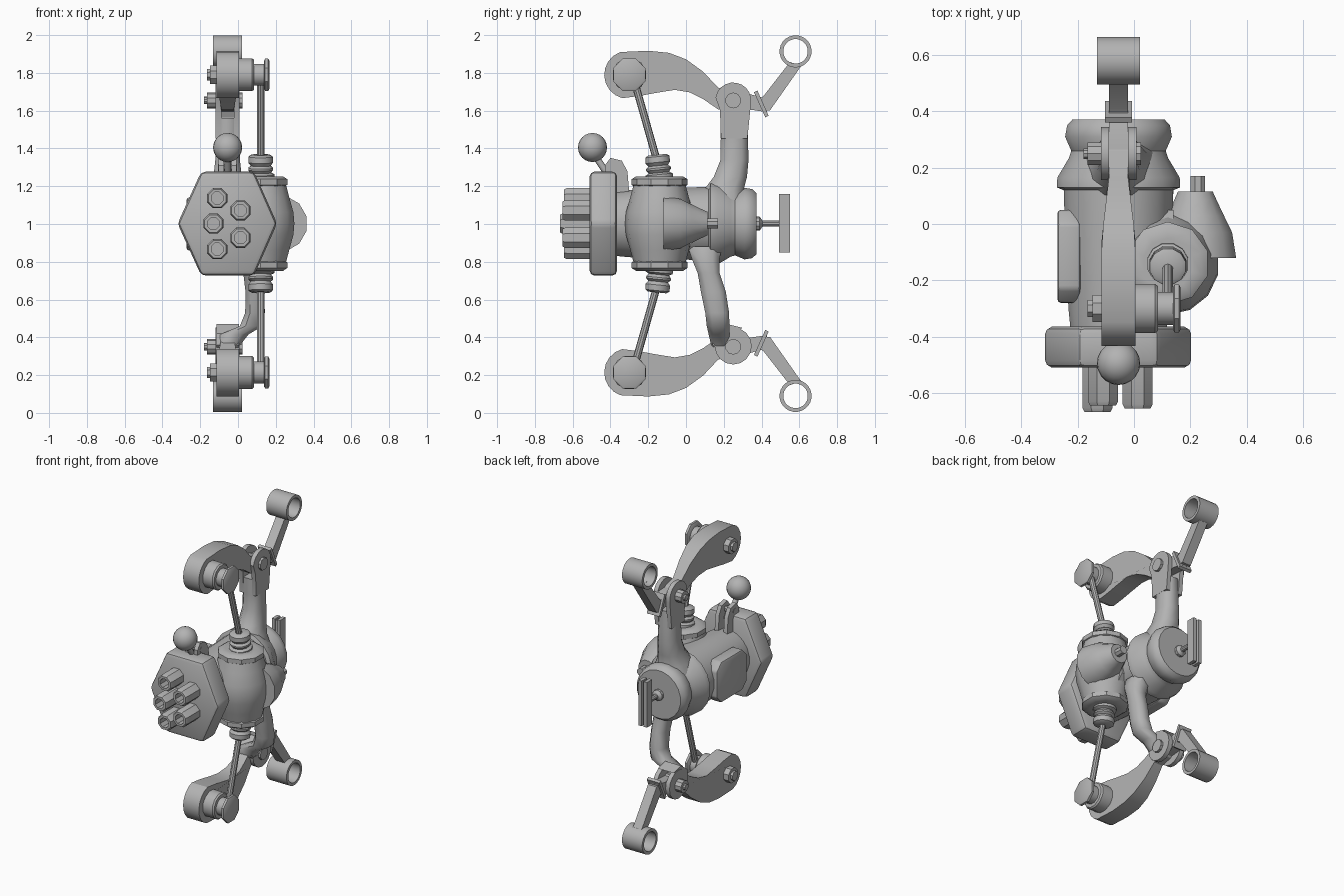
import bpy, bmesh, math
from mathutils import Vector

if "Cube" in bpy.data.objects:
    bpy.data.objects.remove(bpy.data.objects["Cube"])

mat = bpy.data.materials.new("plain grey")
mat.diffuse_color = (0.45, 0.45, 0.45, 1)
mat.use_nodes = True
mat.node_tree.nodes["Principled BSDF"].inputs["Base Color"].default_value = mat.diffuse_color
C, ZC = -0.055, 1.002          # centre plane of the linkage, height of the body axis


def finish(name, bm, angle=35, bevel=0):
    bmesh.ops.remove_doubles(bm, verts=bm.verts, dist=1e-5)
    bmesh.ops.recalc_face_normals(bm, faces=bm.faces)
    if bevel:
        sharp = [e for e in bm.edges if e.calc_face_angle(0) > 0.6]
        bmesh.ops.bevel(bm, geom=sharp, offset=bevel, segments=2, profile=0.5, affect='EDGES')
    me = bpy.data.meshes.new(name)
    bm.to_mesh(me)
    bm.free()
    me.materials.append(mat)
    me.shade_smooth()
    me.set_sharp_from_angle(angle=math.radians(angle))
    ob = bpy.data.objects.new(name, me)
    bpy.context.collection.objects.link(ob)
    return ob


def skin(bm, rings, closed=False):
    n = len(rings[0])
    pairs = list(zip(rings, rings[1:])) + ([(rings[-1], rings[0])] if closed else [])
    for a, b in pairs:
        for i in range(n):
            bm.faces.new((a[i], a[(i + 1) % n], b[(i + 1) % n], b[i]))
    if not closed:
        bm.faces.new(rings[0])
        bm.faces.new(rings[-1])


def lathe(name, profile, origin, axis, n=16, closed=False, angle=35):
    """Spin (radius, distance along axis) points around an axis."""
    bm = bmesh.new()
    q = Vector(axis).to_track_quat('Z', 'Y')
    rings = []
    for r, t in profile:
        r = max(r, 1e-6)
        rings.append([bm.verts.new(Vector(origin) + q @ Vector((
            r * math.cos(2 * math.pi * (i + .5) / n), r * math.sin(2 * math.pi * (i + .5) / n), t)))
            for i in range(n)])
    skin(bm, rings, closed)
    return finish(name, bm, angle)


def rod(name, p, q, r, n=12):
    d = Vector(q) - Vector(p)
    return lathe(name, [(r, 0), (r, d.length)], p, d, n)


def slab(name, pts, x0, x1, width=None, bevel=0.0):
    """Extrude a y-z outline along x; width(y) may taper it about the middle."""
    bm = bmesh.new()
    m, h = (x0 + x1) / 2, (x1 - x0) / 2
    rings = [[bm.verts.new((m + s * (width(y) if width else h), y, z)) for y, z in pts] for s in (-1, 1)]
    skin(bm, rings)
    return finish(name, bm, 30, bevel)


def loft(name, sections):
    """Chamfered box sections: x, y, z, half x, half y."""
    bm = bmesh.new()
    shape = [(1, .5), (.5, 1), (-.5, 1), (-1, .5), (-1, -.5), (-.5, -1), (.5, -1), (1, -.5)]
    skin(bm, [[bm.verts.new((x + u * a, y + v * b, z)) for u, v in shape] for x, y, z, a, b in sections])
    return finish(name, bm, 50)


def arc(cy, cz, r, a0, a1, n):
    return [(cy + r * math.cos(math.radians(a0 + (a1 - a0) * i / n)),
             cz + r * math.sin(math.radians(a0 + (a1 - a0) * i / n))) for i in range(n + 1)]


# main body along y
lathe("main_body", [(.17, -.40), (.18, -.30), (.19, -.1), (.197, .12), (.222, .13), (.22, .165),
                    (.178, .235), (.17, .26), (.192, .31), (.185, .35), (.165, .372)],
      (C, 0, ZC), (0, 1, 0), 20)
slab("side_panel", [(-.28, .91), (-.23, .86), (0, .86), (.05, .91), (.05, 1.09), (0, 1.14),
                    (-.23, 1.14), (-.28, 1.09)], -.272, -.19, bevel=.012)

# hexagonal front plate
bm = bmesh.new()
hexagon = [(-.265, 0), (-.14, .275), (.14, .275), (.262, 0), (.14, -.275), (-.14, -.275)]
skin(bm, [[bm.verts.new((C + x, y, ZC + z)) for x, z in hexagon] for y in (-.51, -.365)])
finish("front_plate", bm, 30, .025)

# hollow barrels
for x, z, y in ((-.11, .135, -.645), (.013, .07, -.655), (-.13, 0, -.668), (.013, -.075, -.655), (-.11, -.135, -.645)):
    d = -.45 - y
    lathe("barrel", [(.058, 0), (.058, d - .015), (.05, d), (.034, d), (.034, d - .07), (0, d - .07)],
          (x, -.45, ZC + z), (0, -1, 0), 8)

# ball lever and its fork
bpy.ops.mesh.primitive_uv_sphere_add(segments=20, ring_count=12, radius=.077, location=(C, -.495, 1.405))
ball = bpy.context.object
ball.name = "lever_ball"
ball.data.materials.append(mat)
ball.data.shade_smooth()
rod("lever_stem", (C, -.48, 1.36), (C, -.40, 1.24), .018)
for s in (-1, 1):
    m = C + s * .034
    slab("lever_fork", [(-.43, 1.16), (-.43, 1.31), (-.40, 1.35), (-.34, 1.335), (-.31, 1.28), (-.30, 1.16)],
         m - .014, m + .014)
rod("lever_pin", (C - .05, -.385, 1.30), (C + .05, -.385, 1.30), .02, 8)

# rear handle
lathe("handle_shaft", [(.037, .36), (.037, .39), (.016, .405), (.016, .50)], (C, 0, ZC), (0, 1, 0), 10)
for s in (-1, 1):
    m = C + s * .02
    slab("handle_bar", [(.492, .85), (.55, .85), (.55, 1.16), (.492, 1.16)], m - .012, m + .012)
slab("handle_web", [(.50, .86), (.525, .86), (.525, 1.15), (.50, 1.15)], C - .02, C + .02)

# side tank with rear horn
X, Y = .12, -.14
lathe("side_tank", [(.135, -.215), (.155, -.14), (.178, -.06), (.183, 0), (.178, .06), (.155, .14), (.135, .215)],
      (X, Y, ZC), (0, 0, 1), 14, angle=45)
lathe("tank_horn", [(.15, -.12), (.135, -.03), (.105, .03), (.078, .085), (.064, .115), (0, .115)],
      (.218, 0, ZC), (0, 1, 0), 12, angle=50).scale.x = 1
rod("horn_nozzle", (.227, .10, ZC), (.227, .17, ZC), .028, 8)
slab("tank_bridge", [(-.26, .86), (0, .86), (.05, .92), (.05, 1.08), (0, 1.14), (-.26, 1.14)], 0, .14)

# parts repeated above and below the body axis
for s, tag in ((1, "upper"), (-1, "lower")):
    def z(d):
        return ZC + s * d

    def flip(pts):
        return [(y, z(d)) for y, d in pts]

    lathe(tag + "_flange", [(.13, .195), (.148, .205), (.148, .235), (.125, .25), (.09, .25)],
          (X, Y, ZC), (0, 0, s), 10)
    lathe(tag + "_collar", [(.075, -.02), (.075, .025), (.056, .035), (.068, .05), (.068, .06), (.054, .072),
                            (.068, .09), (.066, .12), (.05, .13)],
          (X, Y, z(.235)), (0, -.1, s), 12)
    rod(tag + "_push_rod", (X, -.15, z(.32)), (X, -.275, z(.76)), .02, 10)

    # curved boom, slimmer towards the rear joint
    boom = arc(-.305, .788, .128, 255, 110, 8) + [(-.20, .915), (-.09, .904), (0, .87), (.09, .805), (.17, .72),
                                                   (.25, .70), (.30, .65), (.25, .60), (.17, .605), (.09, .66),
                                                   (.02, .695), (-.06, .708), (-.16, .692), (-.25, .675)]
    slab(tag + "_boom", flip(boom), C - .06, C + .06,
         lambda y: .06 if y < -.05 else max(.033, .06 - (y + .05) * .12))

    # front drum and pin
    lathe(tag + "_drum", [(.09, 0), (.09, .085), (.082, .095), (.06, .095), (.06, .15)],
          (-.01, -.3, z(.788)), (1, 0, 0), 12)
    lathe(tag + "_drum_cap", [(.08, 0), (.092, .006), (.092, .022), (.08, .028)],
          (.138, -.3, z(.788)), (1, 0, 0), 8)
    lathe(tag + "_pin_head", [(.052, 0), (.052, .04), (.032, .04), (.032, .057)],
          (-.108, -.3, z(.788)), (-1, 0, 0), 8)

    # rear clevis: two cheeks and a pin
    low = .45 if s > 0 else .56
    head = arc(.25, .652, .095, -10, 170, 10) + [(.18, .60), (.185, low), (.325, low)]
    if s < 0:
        head = arc(.25, .648, .098, -180, 180, 16)[:-1]
    for side in (-1, 1):
        m = C + side * .048
        slab(tag + "_cheek", flip(head), m - .015, m + .015)
    lathe(tag + "_joint_pin", [(.02, -.125), (.02, -.11), (.042, -.11), (.042, .08)],
          (C, .25, z(.652)), (1, 0, 0), 10)

    # rear link, tilted clamp, arm and ring
    slab(tag + "_link", flip([(.25, .69), (.34, .685), (.41, .665), (.43, .59), (.33, .605), (.25, .61)]),
         C - .033, C + .033)
    slab(tag + "_clamp", flip([(.36, .695), (.378, .705), (.437, .572), (.42, .562)]), C - .048, C + .048)
    slab(tag + "_arm", flip([(.385, .66), (.41, .675), (.55, .855), (.61, .835), (.445, .60), (.41, .60)]),
         C - .033, C + .033)
    lathe(tag + "_ring", [(.085, -.077), (.085, .077), (.065, .077), (.065, -.077)],
          (C, .58, z(.912)), (1, 0, 0), 24, closed=True)

# upper upright and lower strut joining the body to the clevises
loft("upper_upright", [(C, .19, 1.10, .13, .13), (C, .20, 1.18, .10, .105), (C, .235, 1.25, .075, .088),
                       (C, .257, 1.34, .065, .074), (C, .256, 1.45, .062, .072), (C, .253, 1.56, .06, .07)])
loft("lower_strut", [(.03, .10, .88, .08, .09), (.07, .105, .81, .068, .072), (.083, .12, .74, .055, .058),
                     (.09, .145, .64, .05, .066), (.09, .165, .53, .052, .063), (.07, .17, .46, .06, .06),
                     (-.02, .175, .415, .075, .055), (C, .18, .35, .06, .045)])
slab("lower_clevis_block", [(.14, .36), (.15, .42), (.22, .47), (.30, .45), (.26, .43), (.19, .39), (.18, .32)],
     C - .06, C + .06)
